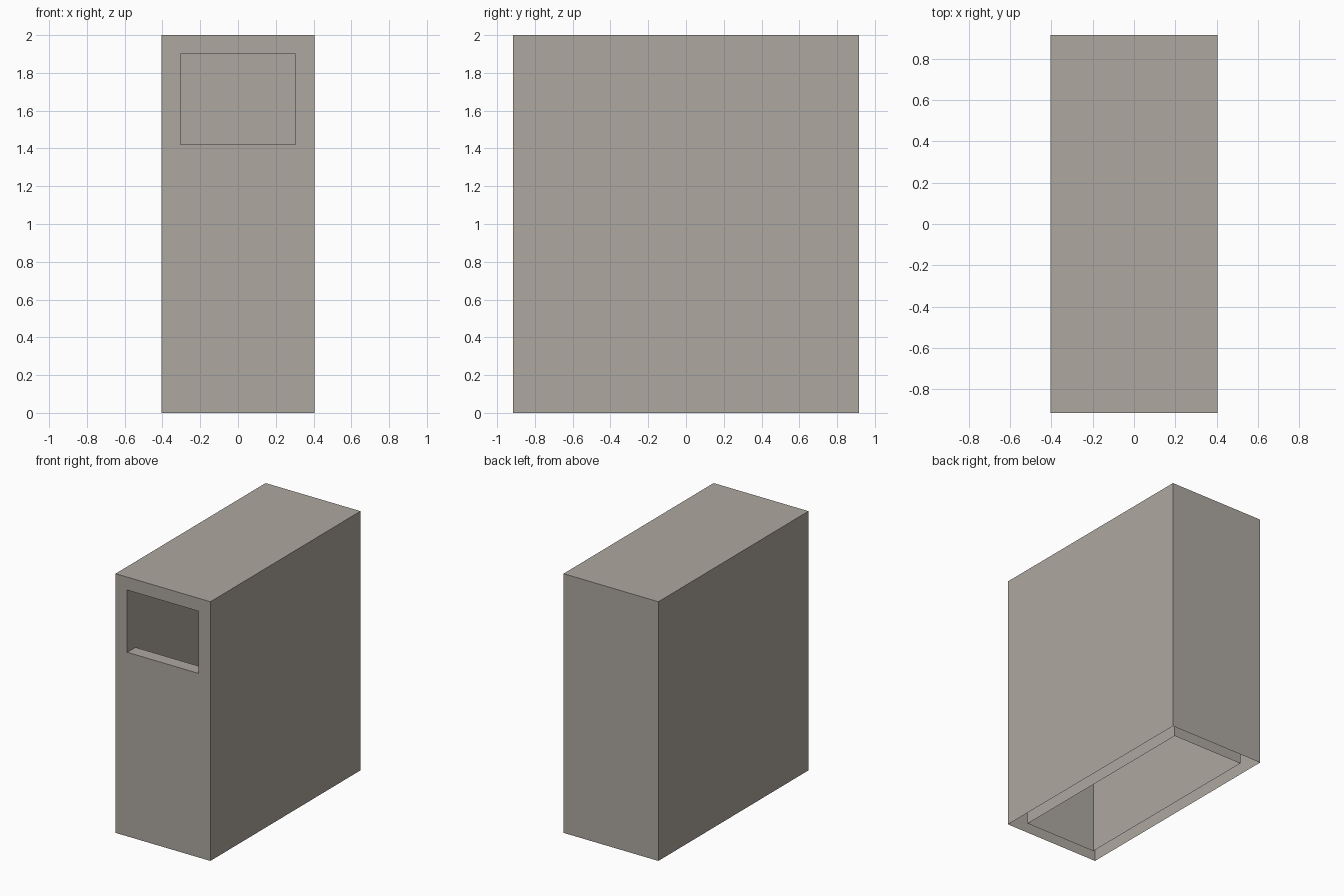
import bpy
import bmesh

if "Cube" in bpy.data.objects:
    bpy.data.objects.remove(bpy.data.objects["Cube"])

# Overall half sizes, height, wall thickness and window sill height
HX, HY, H, T, SILL = 0.405, 0.915, 2.0, 0.1, 1.42
ix, iy, ih = HX - T, HY - T, H - T

bm = bmesh.new()


def face(*pts):
    bm.faces.new([bm.verts.new(p) for p in pts])


def rect_xz(hx, y, z0, z1):
    return [(-hx, y, z0), (hx, y, z0), (hx, y, z1), (-hx, y, z1)]


def bridge(a, b):
    """Join two four-point loops with a band of quads."""
    for i in range(4):
        j = (i + 1) % 4
        face(a[i], a[j], b[j], b[i])


# Outer skin: sides and top, back, and a front framing the window (open below)
front, back = rect_xz(HX, -HY, 0, H), rect_xz(HX, HY, 0, H)
window = rect_xz(ix, -HY, SILL, ih)
for i, j in ((1, 2), (2, 3), (3, 0)):
    face(front[i], front[j], back[j], back[i])
face(*back)
bridge(front, window)

# Window reveal through the front wall
bridge(window, rect_xz(ix, -iy, SILL, ih))

# Inner lining: sides, ceiling, back, and the front panel below the window
for x in (-ix, ix):
    face((x, -iy, 0), (x, -iy, SILL), (x, -iy, ih), (x, iy, ih), (x, iy, 0))
face((-ix, -iy, ih), (ix, -iy, ih), (ix, iy, ih), (-ix, iy, ih))
face(*rect_xz(ix, iy, 0, ih))
face(*rect_xz(ix, -iy, 0, SILL))

bmesh.ops.remove_doubles(bm, verts=bm.verts[:], dist=1e-4)
bmesh.ops.recalc_face_normals(bm, faces=bm.faces[:])

mesh = bpy.data.meshes.new("hollow_housing")
bm.to_mesh(mesh)
bm.free()

mat = bpy.data.materials.new("warm grey")
mat.diffuse_color = (0.42, 0.39, 0.35, 1)
mat.use_nodes = True
mat.node_tree.nodes["Principled BSDF"].inputs["Base Color"].default_value = mat.diffuse_color
mesh.materials.append(mat)
obj = bpy.data.objects.new("hollow_housing", mesh)
bpy.context.collection.objects.link(obj)
